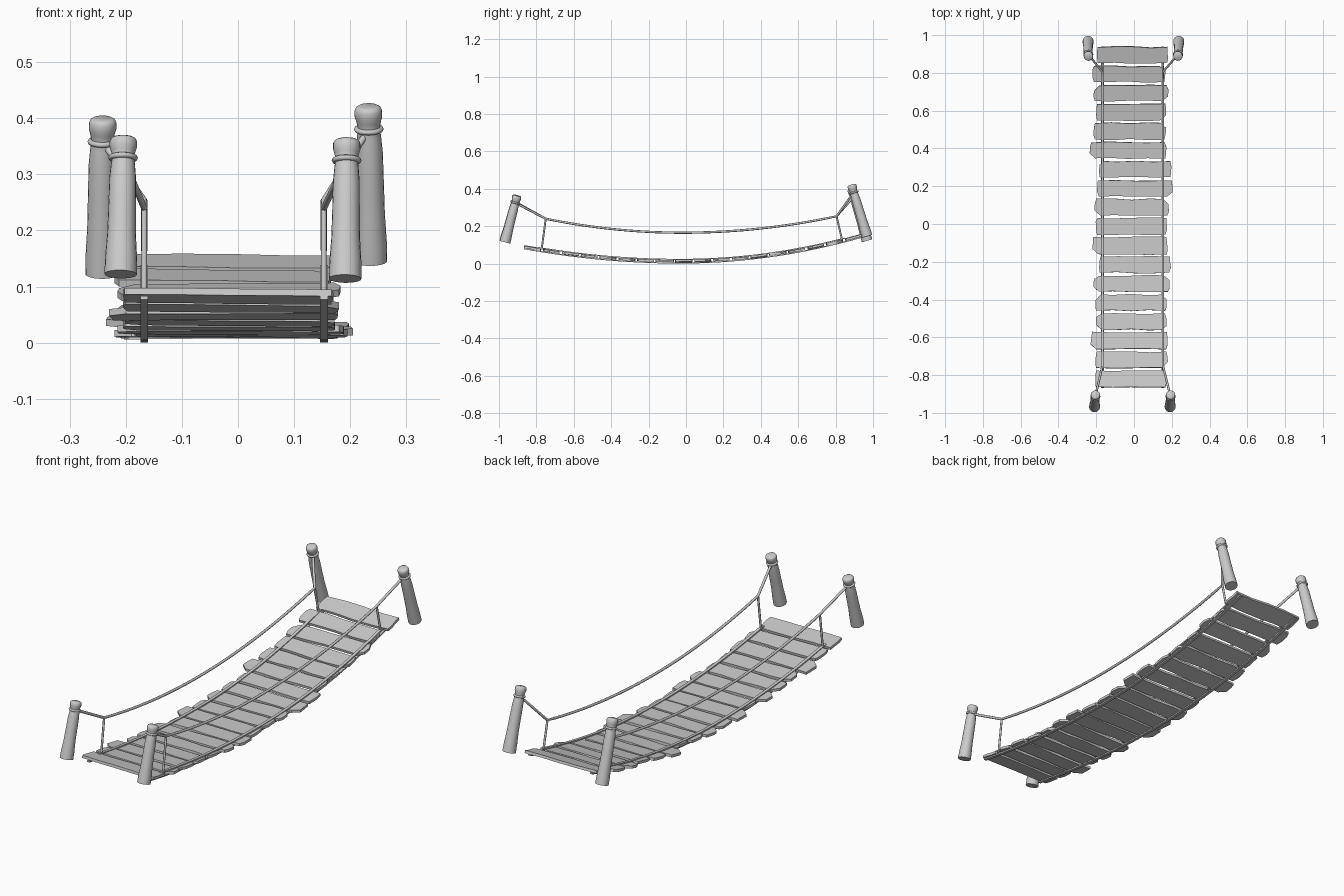
import bpy, bmesh, math, random
from mathutils import Vector

if "Cube" in bpy.data.objects:
    bpy.data.objects.remove(bpy.data.objects["Cube"])

random.seed(4)
LX, RX = -0.167, 0.153          # rope lines left / right


def deck_z(y):
    d = y + 0.03
    return 0.014 + (0.11 if d < 0 else 0.147) * d * d


def deck_slope(y):
    return math.atan((deck_z(y + 0.01) - deck_z(y - 0.01)) / 0.02)


def rail_z(y):
    d = y + 0.02
    return 0.165 + (0.14 if d < 0 else 0.129) * d * d


def finish(name, bm, smooth=None):
    bmesh.ops.recalc_face_normals(bm, faces=bm.faces)
    me = bpy.data.meshes.new(name)
    bm.to_mesh(me)
    bm.free()
    ob = bpy.data.objects.new(name, me)
    bpy.context.collection.objects.link(ob)
    if smooth:
        bpy.ops.object.select_all(action='DESELECT')
        ob.select_set(True)
        bpy.context.view_layer.objects.active = ob
        bpy.ops.object.shade_smooth_by_angle(angle=math.radians(smooth))
    return ob


def skin(bm, rings):
    """Join closed rings of points into a capped tube."""
    vs = [[bm.verts.new(p) for p in r] for r in rings]
    n = len(vs[0])
    for a, b in zip(vs, vs[1:]):
        for i in range(n):
            bm.faces.new((a[i], a[(i + 1) % n], b[(i + 1) % n], b[i]))
    bm.faces.new(vs[0])
    bm.faces.new(vs[-1])


def rope(name, pts, r, sides=8):
    pts = [Vector(p) for p in pts]
    rings = []
    for i, p in enumerate(pts):
        t = (pts[min(i + 1, len(pts) - 1)] - pts[max(i - 1, 0)]).normalized()
        u = Vector((1, 0, 0))
        u = (u - t * u.dot(t)).normalized()
        w = t.cross(u)
        rings.append([p + r * (u * math.cos(a) + w * math.sin(a))
                      for a in (k * math.tau / sides for k in range(sides))])
    bm = bmesh.new()
    skin(bm, rings)
    return finish(name, bm, 50)


# planks: (left end, right end), front to back, with worn edges
ends = [(-.205, .17), (-.205, .18), (-.23, .178), (-.2, .172), (-.205, .172), (-.215, .188),
        (-.185, .195), (-.22, .178), (-.2, .175), (-.208, .185), (-.195, .205), (-.185, .197),
        (-.235, .17), (-.215, .168), (-.2, .17), (-.215, .18), (-.22, .165), (-.195, .18)]
for i, (x0, x1) in enumerate(ends):
    y = -0.82 + i * 1.715 / 17
    h = random.uniform(0.042, 0.046)
    th = 0.006
    j = lambda s: random.uniform(-s, s)
    end_plank = i in (0, 17)
    chip = [0.003 if end_plank else random.choice((0.004, 0.008, 0.03)) for _ in range(4)]
    pts = [(x0 + chip[0], -h)]
    pts += [(x0 + (x1 - x0) * f, -h + j(0.004)) for f in (.25, .5, .75)]
    pts += [(x1 - chip[1], -h + j(.003)), (x1, -h * .4 + j(.01)), (x1 - j(.004), h * .4), (x1 - chip[2], h)]
    pts += [(x0 + (x1 - x0) * f, h + j(0.004)) for f in (.75, .5, .25)]
    pts += [(x0 + chip[3], h + j(.003)), (x0 - j(.004), h * .4 + j(.01)), (x0, -h * .4)]
    a, roll = deck_slope(y), j(0.012)
    c, s = math.cos(a), math.sin(a)
    rings = [[(px, y + py * c - pz * s, deck_z(y) + py * s + pz * c + px * roll)
              for px, py in pts] for pz in (-th, th)]
    bm = bmesh.new()
    skin(bm, rings)
    finish("plank_%02d" % (i + 1), bm)


# flat straps under and over the planks
def strap(name, x, y0, y1, off):
    rings = []
    for k in range(31):
        y = y0 + (y1 - y0) * k / 30
        a = deck_slope(y)
        rings.append([(x + dx, y - (off + dz) * math.sin(a), deck_z(y) + (off + dz) * math.cos(a))
                      for dx, dz in ((-.007, -.003), (.007, -.003), (.007, .003), (-.007, .003))])
    bm = bmesh.new()
    skin(bm, rings)
    finish(name, bm)


for side, x in (("left", LX), ("right", RX)):
    strap("lower_strap_" + side, x, -0.865, 0.935, -0.011)
    strap("upper_strap_" + side, x, -0.79, 0.85, 0.008)


# leaning posts with a knob on top and a rope ring round the neck
PROFILE = [(0, .029), (.12, .0285), (.3, .0255), (.5, .0245), (.7, .0238), (.8, .0215), (.86, .0195),
           (.9, .022), (.93, .0245), (.97, .0245), (.99, .022), (1, .017)]


def post(name, base, top, bend):
    base, top = Vector(base), Vector(top)
    ax = (top - base).normalized()
    u = (Vector((1, 0, 0)) - ax * ax.x).normalized()
    w = ax.cross(u)
    ang = [k * math.tau / 20 for k in range(20)]
    mid = lambda t: base.lerp(top, t) + Vector((bend, 0, 0)) * math.sin(math.pi * t)
    bm = bmesh.new()
    skin(bm, [[mid(t) + r * (u * math.cos(a) + w * math.sin(a)) for a in ang] for t, r in PROFILE])
    finish("post_" + name, bm, 40)
    # neck ring
    c = mid(0.85)
    bm = bmesh.new()
    grid = [[bm.verts.new(c + (0.0215 + .005 * math.cos(b)) * (u * math.cos(a) + w * math.sin(a))
                          + ax * .005 * math.sin(b)) for b in (k * math.tau / 8 for k in range(8))]
            for a in ang]
    for i in range(20):
        for k in range(8):
            n, m = (i + 1) % 20, (k + 1) % 8
            bm.faces.new((grid[i][k], grid[n][k], grid[n][m], grid[i][m]))
    finish("rope_ring_" + name, bm, 60)
    return c


fl = post("front_left", (-.209, -.968, .122), (-.204, -.903, .366), 0)
fr = post("front_right", (.191, -.968, .114), (.194, -.903, .362), 0)
bl = post("back_left", (-.243, .968, .122), (-.241, .885, .4), -.001)
br = post("back_right", (.237, .968, .145), (.232, .885, .422), .001)

# hand ropes and upright ropes
for side, x, f, b in (("left", LX, fl, bl), ("right", RX, fr, br)):
    sag = [(x, y, rail_z(y)) for y in (-0.75 + 1.555 * k / 28 for k in range(29))]
    fe = f + (Vector(sag[0]) - f).normalized() * 0.018
    be = b + (Vector(sag[-1]) - b).normalized() * 0.018
    rope("hand_rope_" + side, [fe] + sag + [be], 0.006)
    rope("front_upright_rope_" + side, [(x, -0.772, deck_z(-.772)), sag[0]], 0.005)
    rope("back_upright_rope_" + side, [(x, 0.835, deck_z(.835)), sag[-1]], 0.005)
